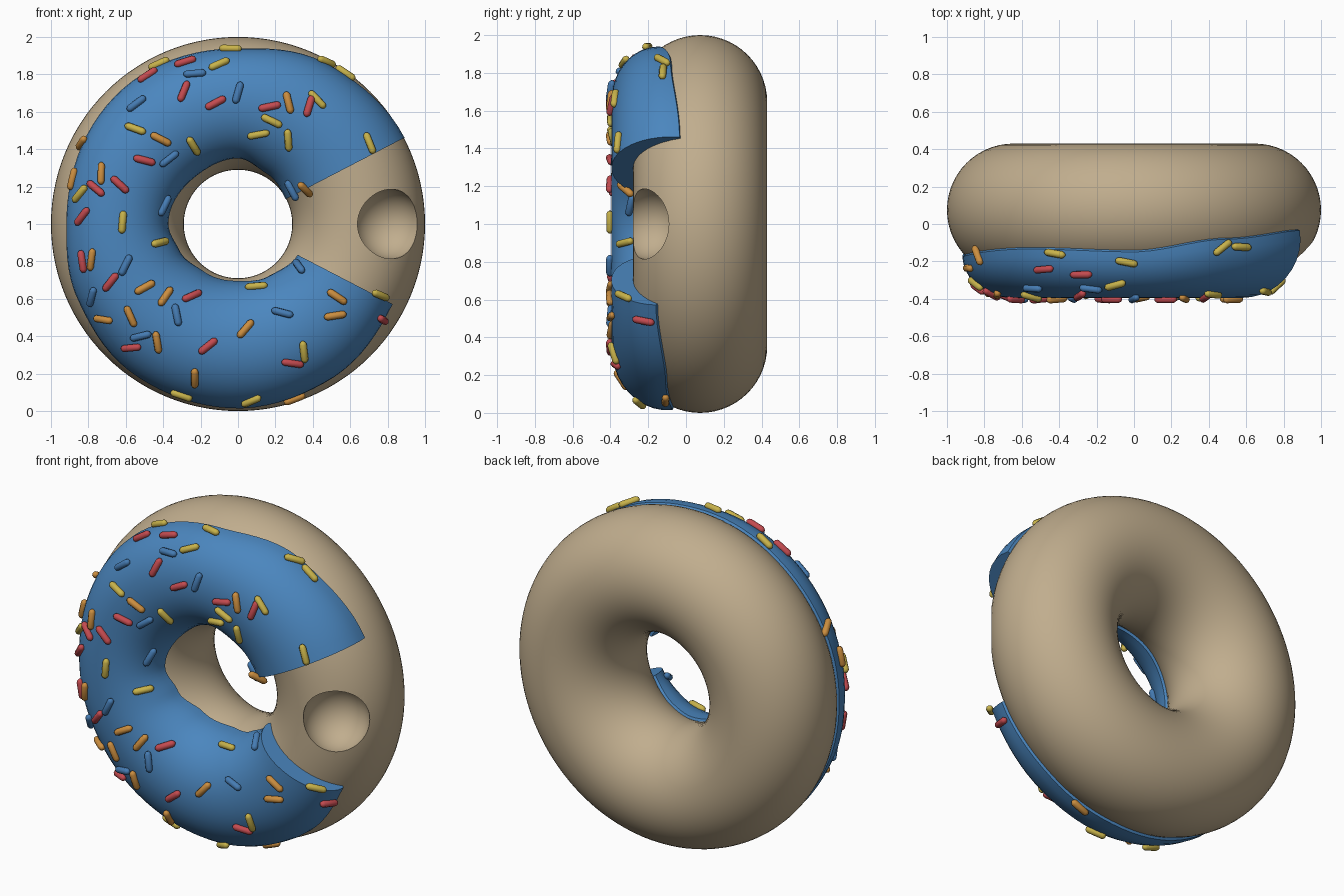
import bpy, bmesh, math, random
from mathutils import Vector, Matrix

if "Cube" in bpy.data.objects:
    bpy.data.objects.remove(bpy.data.objects["Cube"])

random.seed(4)
MAJOR, MINOR, CY, CZ = 0.645, 0.355, 0.075, 1.0
END = math.radians(27.4)


def material(name, r, g, b):
    m = bpy.data.materials.new(name)
    m.diffuse_color = (r, g, b, 1)
    m.use_nodes = True
    m.node_tree.nodes["Principled BSDF"].inputs["Base Color"].default_value = m.diffuse_color
    return m


TAN = material("dough tan", 0.53, 0.42, 0.27)
BLUE = material("icing blue", 0.07, 0.24, 0.52)
COLOURS = {
    "red": material("sprinkle red", 0.55, 0.07, 0.08),
    "yellow": material("sprinkle yellow", 0.58, 0.45, 0.07),
    "orange": material("sprinkle orange", 0.60, 0.27, 0.05),
    "blue": material("sprinkle blue", 0.06, 0.20, 0.45),
}


def mesh_object(name, bm, mat):
    bmesh.ops.recalc_face_normals(bm, faces=bm.faces)
    me = bpy.data.meshes.new(name)
    bm.to_mesh(me)
    bm.free()
    me.materials.append(mat)
    ob = bpy.data.objects.new(name, me)
    bpy.context.collection.objects.link(ob)
    return ob


def smooth(ob, degrees):
    bpy.ops.object.select_all(action='DESELECT')
    ob.select_set(True)
    bpy.context.view_layer.objects.active = ob
    bpy.ops.object.shade_smooth_by_angle(angle=math.radians(degrees))


# Dough ring with a round dimple in the bare section
bpy.ops.mesh.primitive_uv_sphere_add(segments=48, ring_count=24, radius=0.187,
                                     location=(0.81, -0.205, 1.0))
cutter = bpy.context.object
cutter.data.materials.append(TAN)
bpy.ops.mesh.primitive_torus_add(major_radius=MAJOR, minor_radius=MINOR,
                                 major_segments=112, minor_segments=56,
                                 location=(0, CY, CZ), rotation=(math.pi / 2, 0, 0))
dough = bpy.context.object
dough.name = "dough"
dough.data.materials.append(TAN)
cut = dough.modifiers.new("dimple", 'BOOLEAN')
cut.operation, cut.solver, cut.object = 'DIFFERENCE', 'EXACT', cutter
bpy.ops.object.modifier_apply(modifier=cut.name)
bpy.data.objects.remove(cutter, do_unlink=True)
smooth(dough, 35)

# Wavy hem of the icing: angle in degrees, depth y
HEM = [(27, -0.03), (60, -0.075), (90, -0.14), (125, -0.125), (180, -0.165),
       (205, -0.13), (235, -0.08), (270, -0.065), (300, -0.10), (333, -0.15)]


def hem_y(theta):
    d = math.degrees(theta) % 360
    for (a, ya), (b, yb) in zip(HEM, HEM[1:]):
        if a <= d <= b:
            t = (d - a) / (b - a)
            return ya + (yb - ya) * t * t * (3 - 2 * t)
    return HEM[-1][1]


def icing_point(theta, s, inside=False):
    """s runs from -1 at the inner hem to 1 at the outer hem."""
    phi = s * math.acos((CY - hem_y(theta)) / MINOR)
    r = MINOR - 0.012 if inside else MINOR + 0.015 + 0.10 * (1 - abs(s) ** 2.5)
    ring = MAJOR + r * math.sin(phi)
    return Vector((ring * math.cos(theta), CY - r * math.cos(phi),
                   CZ + ring * math.sin(theta)))


# Icing shell swept around the ring, open at the bare section
bm = bmesh.new()
STEPS, ACROSS = 80, 20
loops = []
for i in range(STEPS + 1):
    th = END + (2 * math.pi - 2 * END) * i / STEPS
    ss = [-1 + 2 * j / ACROSS for j in range(ACROSS + 1)]
    loops.append([bm.verts.new(icing_point(th, s)) for s in ss]
                 + [bm.verts.new(icing_point(th, s, True)) for s in reversed(ss)])
n = 2 * (ACROSS + 1)
for a, b in zip(loops, loops[1:]):
    for j in range(n):
        k = (j + 1) % n
        bm.faces.new((a[j], a[k], b[k], b[j]))
for loop in (loops[0], loops[-1]):
    for j in range(ACROSS):
        bm.faces.new((loop[j], loop[j + 1], loop[n - 2 - j], loop[n - 1 - j]))
smooth(mesh_object("icing", bm, BLUE), 30)


# Sprinkles: small capsules laid on the icing at (x, z)
def add_capsule(bm, matrix, radius=0.02, half=0.042):
    profile = [(-half - radius * 0.9, 0.35), (-half - radius * 0.5, 0.8), (-half, 1),
               (half, 1), (half + radius * 0.5, 0.8), (half + radius * 0.9, 0.35)]
    rings = [[bm.verts.new(matrix @ Vector((x, radius * f * math.cos(k * math.pi / 4),
                                            radius * f * math.sin(k * math.pi / 4))))
              for k in range(8)] for x, f in profile]
    for a, b in zip(rings, rings[1:]):
        for k in range(8):
            bm.faces.new((a[k], a[(k + 1) % 8], b[(k + 1) % 8], b[k]))
    bm.faces.new(rings[0])
    bm.faces.new(rings[-1])


def lay_matrix(x, z, turn):
    theta, ring = math.atan2(z - CZ, x), math.hypot(x, z - CZ)
    s = min((-0.97 + 0.02 * i for i in range(98)),
            key=lambda v: abs(math.hypot(*(icing_point(theta, v) - Vector((0, 0, CZ))).xz) - ring))
    p, e = icing_point(theta, s), 0.02
    along = icing_point(theta + e, s) - icing_point(theta - e, s)
    normal = along.cross(icing_point(theta, s + e) - icing_point(theta, s - e)).normalized()
    if normal.dot(p - Vector((MAJOR * math.cos(theta), CY, CZ + MAJOR * math.sin(theta)))) < 0:
        normal.negate()
    # Chosen direction in the front plane, pressed onto the surface
    d = Vector((math.cos(turn), 0, math.sin(turn)))
    d = (d - normal * d.dot(normal)).normalized()
    m = Matrix((d, normal.cross(d), normal)).transposed().to_4x4()
    return Matrix.Translation(p + normal * 0.008) @ m


SPOTS = {
    "red": [(-.48, 1.79), (-.28, 1.86), (-.29, 1.71), (-.12, 1.65), (.17, 1.63), (.38, 1.63),
            (-.5, 1.34), (-.76, 1.19), (-.63, 1.21), (-.83, 1.04), (-.83, .8), (-.68, .69),
            (-.25, .61), (-.57, .34), (-.16, .35), (.29, .26), (.77, .49)],
    "yellow": [(-.42, 1.85), (-.04, 1.93), (-.1, 1.85), (.47, 1.86), (.57, 1.8), (.42, 1.66),
               (.18, 1.55), (-.55, 1.51), (.11, 1.48), (.7, 1.43), (-.24, 1.42), (.27, 1.45),
               (-.84, 1.16), (-.62, 1.01), (-.42, .9), (.1, .66), (.76, .62),
               (.35, .32), (.07, .06), (-.3, .09)],
    "orange": [(.27, 1.65), (-.83, 1.43), (-.41, 1.45), (-.73, 1.27), (-.88, 1.24), (.36, 1.19),
               (-.78, .81), (-.5, .66), (-.39, .61), (.53, .61), (.52, .51), (-.72, .49),
               (-.57, .51), (.04, .44), (-.43, .37), (-.23, .18), (.3, .07)],
    "blue": [(-.23, 1.8), (-.54, 1.64), (0, 1.7), (-.37, 1.35), (.29, 1.18), (-.4, 1.1),
             (-.6, .78), (.33, .77), (-.78, .61), (-.33, .51), (.24, .52), (-.52, .4)],
}
for colour, spots in SPOTS.items():
    bm = bmesh.new()
    for x, z in spots:
        add_capsule(bm, lay_matrix(x, z, random.uniform(0, math.pi)))
    smooth(mesh_object(colour + "_sprinkles", bm, COLOURS[colour]), 50)
